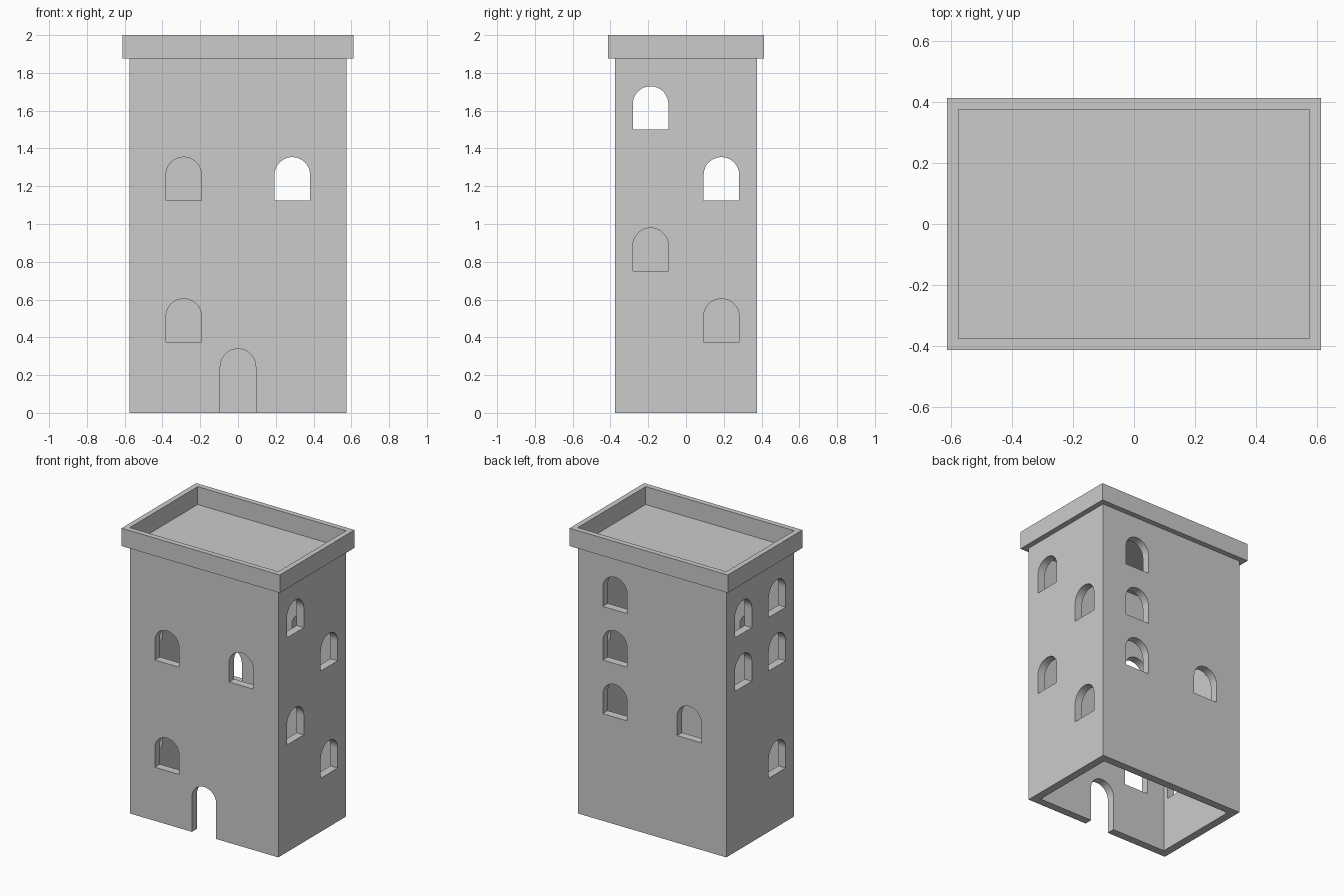
import bpy, bmesh, math
from mathutils import Matrix, Vector

if "Cube" in bpy.data.objects:
    bpy.data.objects.remove(bpy.data.objects["Cube"])

HX, HY, ROOF, TOP = 0.575, 0.375, 1.875, 2.0
WALL, RIM = 0.056, 0.0375
R = 0.094  # half width of every opening


def box(bm, lo, hi):
    lo, hi = Vector(lo), Vector(hi)
    m = Matrix.Translation((lo + hi) / 2) @ Matrix.Diagonal((*(hi - lo), 1))
    bmesh.ops.create_cube(bm, size=1, matrix=m)


def arch(bm, side, offset, z0, z_spring, depth=0.08):
    """Arched prism straddling one wall; side is front, back, left or right."""
    pts = [(-R, z0), (R, z0)]
    pts += [(R * math.cos(a), z_spring + R * math.sin(a))
            for a in (math.pi * i / 24 for i in range(25))]
    axis = 1 if side in ("front", "back") else 0
    sign = 1 if side in ("back", "right") else -1
    wall = sign * (HY if axis == 1 else HX)
    verts = []
    for u, z in pts:
        p = Vector((offset + u, wall - depth, z))
        verts.append(bm.verts.new(p if axis == 1 else (p.y, p.x, z)))
    face = bm.faces.new(verts)
    ext = bmesh.ops.extrude_face_region(bm, geom=[face])
    move = Vector((0, 2 * depth, 0)) if axis == 1 else Vector((2 * depth, 0, 0))
    bmesh.ops.translate(bm, vec=move,
                        verts=[g for g in ext["geom"] if isinstance(g, bmesh.types.BMVert)])


def make(name, bm):
    bmesh.ops.recalc_face_normals(bm, faces=bm.faces)
    me = bpy.data.meshes.new(name)
    bm.to_mesh(me)
    bm.free()
    ob = bpy.data.objects.new(name, me)
    bpy.context.collection.objects.link(ob)
    return ob


def cut(ob, cutter):
    mod = ob.modifiers.new("cut", 'BOOLEAN')
    mod.operation, mod.solver, mod.object = 'DIFFERENCE', 'EXACT', cutter
    bpy.context.view_layer.objects.active = ob
    bpy.ops.object.modifier_apply(modifier=mod.name)
    bpy.data.objects.remove(cutter)


# Hollow tower, open at the bottom
bm = bmesh.new()
box(bm, (-HX, -HY, 0), (HX, HY, ROOF))
tower = make("tower_walls", bm)
bm = bmesh.new()
box(bm, (WALL - HX, WALL - HY, -0.1), (HX - WALL, HY - WALL, ROOF - WALL))
cut(tower, make("interior_cutter", bm))

# Windows: side, position along the wall, sill heights; plus the front door
windows = [
    ("front", -0.2875, (0.375, 1.125)), ("front", 0.2875, (1.125,)),
    ("back", 0.2875, (0.75, 1.125, 1.5)), ("back", -0.2875, (0.75,)),
    ("right", -0.1875, (0.75, 1.5)), ("right", 0.1875, (0.375, 1.125)),
    ("left", 0.1875, (1.125, 1.5)), ("left", -0.1875, (0.375, 1.125, 1.5)),
]
bm = bmesh.new()
for side, offset, sills in windows:
    for z in sills:
        arch(bm, side, offset, z, z + 0.135)
arch(bm, "front", 0, -0.1, 0.245)
cut(tower, make("opening_cutter", bm))

# Parapet ring around the flat roof
bm = bmesh.new()
box(bm, (-HX - RIM, -HY - RIM, ROOF), (HX + RIM, HY + RIM, TOP))
parapet = make("roof_parapet", bm)
bm = bmesh.new()
box(bm, (-HX, -HY, ROOF - 0.1), (HX, HY, TOP + 0.1))
cut(parapet, make("parapet_cutter", bm))
